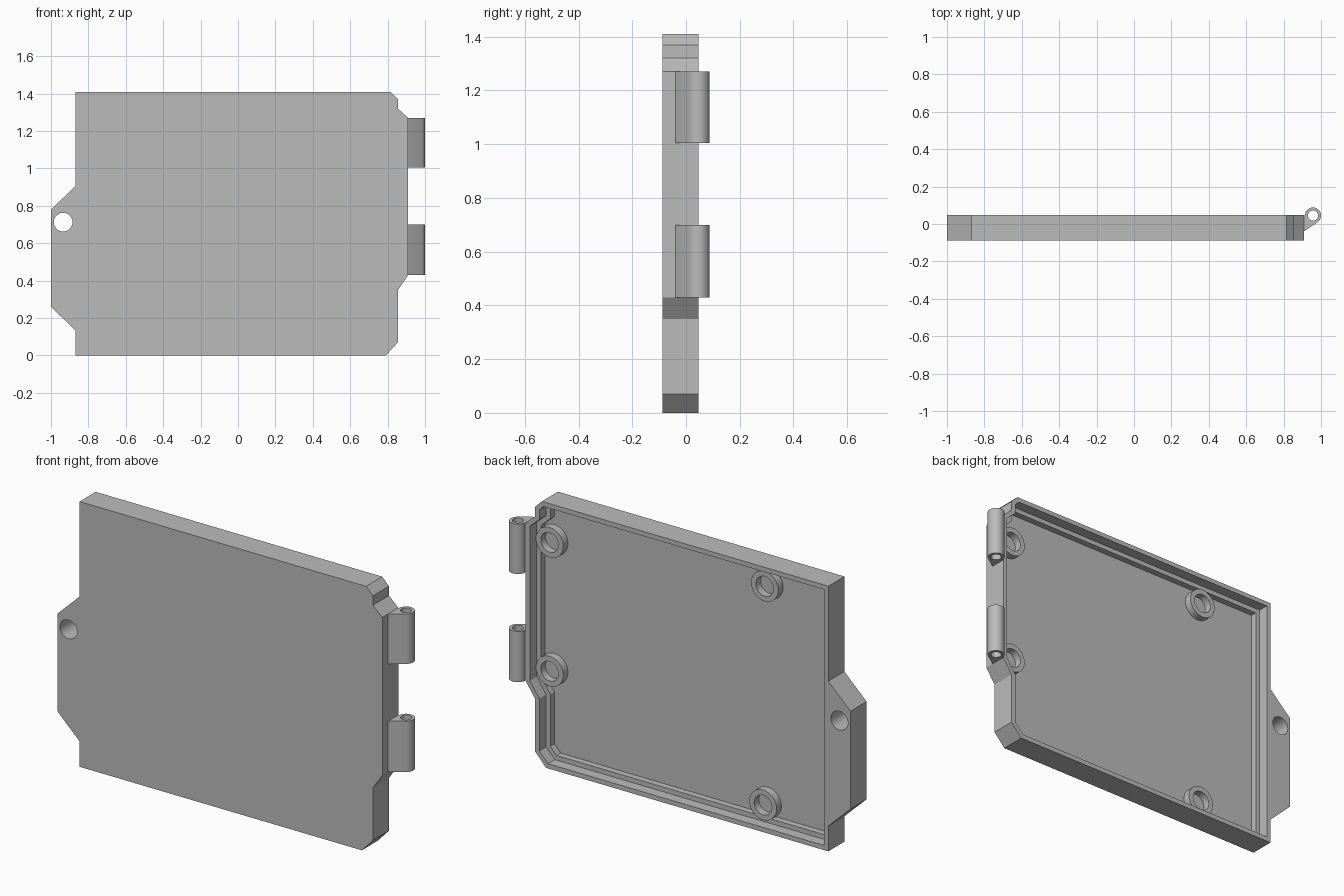
import bpy, bmesh, math
from mathutils import Vector

if "Cube" in bpy.data.objects:
    bpy.data.objects.remove(bpy.data.objects["Cube"], do_unlink=True)

grey = bpy.data.materials.new("plain grey")
grey.use_nodes = True
GREY = (0.5, 0.5, 0.5, 1)
grey.diffuse_color = GREY
grey.node_tree.nodes["Principled BSDF"].inputs["Base Color"].default_value = GREY


def prism(name, points, start, length):
    """Extrude a closed outline of 3D points along an axis vector."""
    bm = bmesh.new()
    face = bm.faces.new([bm.verts.new(Vector(p) + Vector(start)) for p in points])
    top = bmesh.ops.extrude_face_region(bm, geom=[face])["geom"]
    bmesh.ops.translate(bm, vec=length, verts=[v for v in top if isinstance(v, bmesh.types.BMVert)])
    bmesh.ops.recalc_face_normals(bm, faces=bm.faces[:])
    mesh = bpy.data.meshes.new(name)
    bm.to_mesh(mesh)
    bm.free()
    mesh.materials.append(grey)
    obj = bpy.data.objects.new(name, mesh)
    bpy.context.collection.objects.link(obj)
    return obj


def slab(name, outline, y0, y1):
    return prism(name, [(x, 0, z) for x, z in outline], (0, y0, 0), (0, y1 - y0, 0))


def post(name, outline, z0, z1):
    return prism(name, [(x, y, 0) for x, y in outline], (0, 0, z0), (0, 0, z1 - z0))


def arc(cx, cy, r, a0=0, a1=360, n=48):
    steps = n if a1 - a0 == 360 else n + 1
    angles = [math.radians(a0 + (a1 - a0) * i / n) for i in range(steps)]
    return [(cx + r * math.cos(a), cy + r * math.sin(a)) for a in angles]


def inset(outline, d):
    """Move every edge of a counter-clockwise outline inward by d."""
    result = []
    for i, p in enumerate(outline):
        p = Vector(p)
        e1 = (p - Vector(outline[i - 1])).normalized()
        e2 = (Vector(outline[(i + 1) % len(outline)]) - p).normalized()
        n1, n2 = Vector((-e1.y, e1.x)), Vector((-e2.y, e2.x))
        result.append(tuple(p + (n1 + n2) * d / (1 + n1.dot(n2))))
    return result


def cut(obj, cutter):
    bpy.context.view_layer.objects.active = obj
    mod = obj.modifiers.new("cut", "BOOLEAN")
    mod.operation, mod.solver, mod.object = "DIFFERENCE", "EXACT", cutter
    bpy.ops.object.modifier_apply(modifier=mod.name)
    bpy.data.objects.remove(cutter, do_unlink=True)


FRONT, BACK, LEDGE, FLOOR = -0.088, 0.047, -0.01, -0.044

# Tray body with stepped hollow and latch tab
body = [(-0.87, 0), (0.79, 0), (0.855, 0.07), (0.855, 0.35), (0.91, 0.43),
        (0.91, 1.27), (0.855, 1.32), (0.855, 1.37), (0.815, 1.41), (-0.87, 1.41)]
tab = [(-0.87, 0.905), (-1, 0.78), (-1, 0.26), (-0.87, 0.135)]
tray = slab("tray", body + tab, FRONT, BACK)
cut(tray, slab("rim_cutter", inset(body, 0.025), LEDGE, 0.2))
cut(tray, slab("floor_cutter", inset(body, 0.05), FLOOR, 0.2))
cut(tray, slab("latch_hole_cutter", arc(-0.935, 0.713, 0.05), -0.2, 0.2))
parts = [tray]

# Standoff rings on the tray floor
for i, (x, z) in enumerate([(0.805, 1.175), (0.805, 0.49), (-0.46, 1.28), (-0.45, 0.115)]):
    ring = slab(f"standoff_ring_{i + 1}", arc(x, z, 0.08), FLOOR, FLOOR + 0.04)
    cut(ring, slab("ring_cutter", arc(x, z, 0.052), -0.2, 0.2))
    parts.append(ring)

# Hinge knuckles with a tapered arm
for name, z0, z1 in [("lower_hinge", 0.43, 0.7), ("upper_hinge", 1.005, 1.27)]:
    profile = arc(0.957, 0.045, 0.043, -53, 180, 32) + [(0.905, 0.045), (0.905, -0.042)]
    hinge = post(name, profile, z0, z1)
    cut(hinge, post("pin_cutter", arc(0.957, 0.045, 0.027), z0 - 0.1, z1 + 0.1))
    parts.append(hinge)

# Smooth the round walls, keep corners sharp
bpy.ops.object.select_all(action="DESELECT")
for obj in parts:
    obj.select_set(True)
bpy.context.view_layer.objects.active = tray
bpy.ops.object.shade_smooth_by_angle(angle=math.radians(30))
